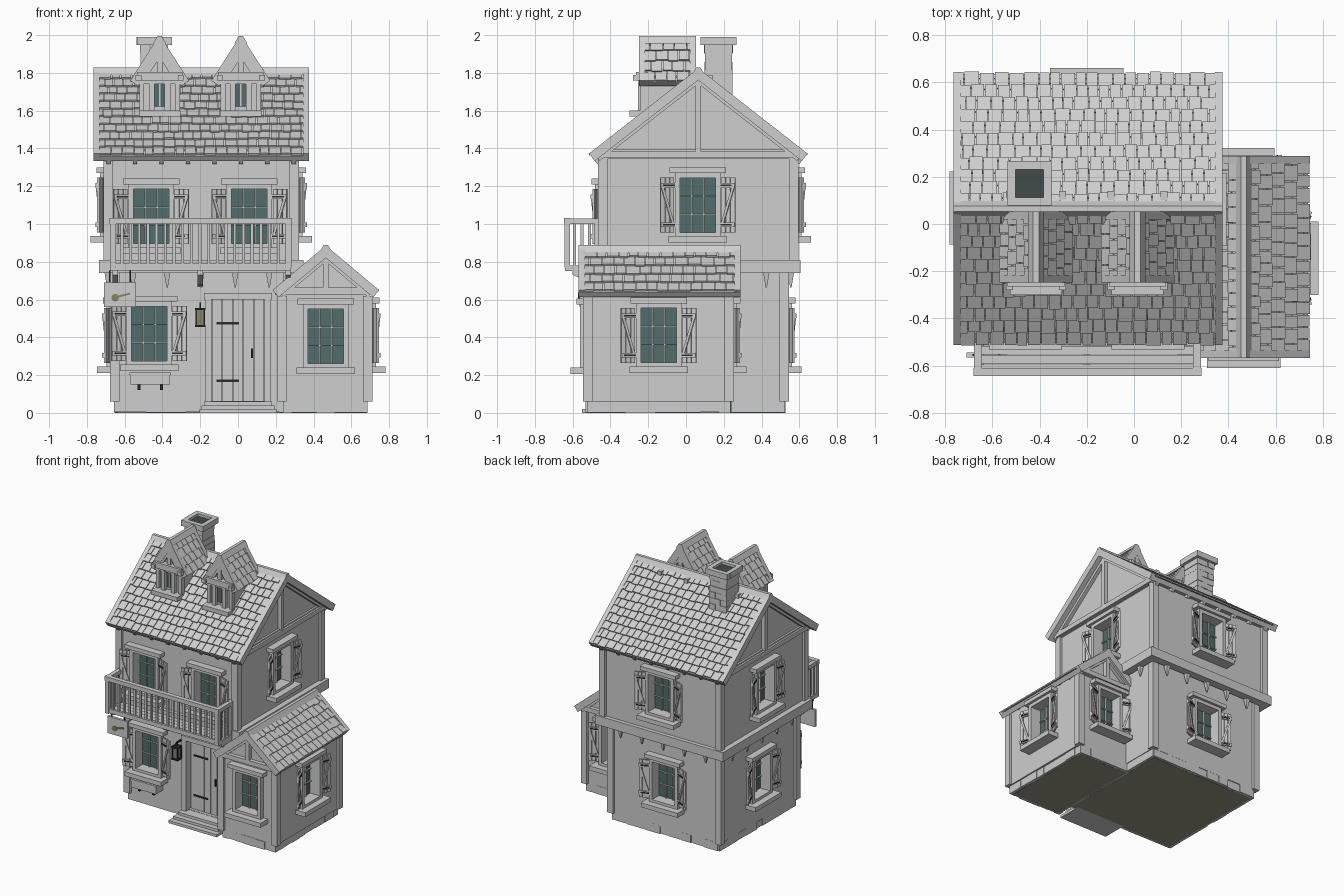
import bpy, bmesh, random
from math import pi, atan2, hypot
from mathutils import Matrix, Vector

random.seed(4)
cube = bpy.data.objects.get("Cube")
if cube:
    bpy.data.objects.remove(cube, do_unlink=True)


def material(name, r, g, b):
    m = bpy.data.materials.new(name)
    m.use_nodes = True
    m.diffuse_color = (r, g, b, 1)
    bsdf = next(n for n in m.node_tree.nodes if n.type == 'BSDF_PRINCIPLED')
    bsdf.inputs["Base Color"].default_value = (r, g, b, 1)
    bsdf.inputs["Roughness"].default_value = 0.8
    return m


GREY = material("pale grey", .62, .62, .62)
GLASS = material("teal glass", .085, .155, .145)
IRON = material("black iron", .025, .025, .025)
LAMP = material("dull yellow", .25, .23, .115)
EARTH = material("olive earth", .3, .3, .22)
FLUE = material("dark flue", .055, .07, .07)

ID = Matrix.Identity(4)
T = lambda x, y, z: Matrix.Translation((x, y, z))
R = lambda a, axis='Z': Matrix.Rotation(a, 4, axis)
parts = {}


def mesh_of(part, mat):
    return parts.setdefault(part, (bmesh.new(), mat))[0]


def box(part, mat, size, centre=(0, 0, 0), M=ID):
    """Box of a given size, added to the named part."""
    bmesh.ops.create_cube(mesh_of(part, mat), size=1,
                          matrix=M @ T(*centre) @ Matrix.Diagonal((*size, 1)))


def span(part, mat, x, y, z):
    """Box given by its ranges."""
    box(part, mat, [b - a for a, b in (x, y, z)], [(a + b) / 2 for a, b in (x, y, z)])


def prism(part, mat, pts, x0, x1, M=ID):
    """A (y, z) outline pushed out along x."""
    bm = mesh_of(part, mat)
    a, b = ([bm.verts.new(M @ Vector((x, y, z))) for y, z in pts] for x in (x0, x1))
    bm.faces.new(a)
    bm.faces.new(b[::-1])
    for i in range(len(pts)):
        j = (i + 1) % len(pts)
        bm.faces.new((a[i], b[i], b[j], a[j]))


def corner_posts(part, mat, cx, cy, hx, hy, z0, z1, t):
    for sx in (-1, 1):
        for sy in (-1, 1):
            box(part, mat, (t, t, z1 - z0), (cx + sx * (hx - t / 2), cy + sy * (hy - t / 2), (z0 + z1) / 2))


def stone_ring(cx, cy, hx, hy):
    """Foundation stones around a block."""
    for ang, half, off in ((0, hx, hy), (pi / 2, hy, hx), (pi, hx, hy), (-pi / 2, hy, hx)):
        M, x = T(cx, cy, 0) @ R(ang), -half
        while x < half - .01:
            w = min(random.uniform(.07, .13), half - x)
            box("foundation_stones", GREY, (w, .045, random.uniform(.056, .064)),
                (x + w / 2, -off + random.uniform(.016, .024), .032), M)
            x += w


def gable_roof(name, M, hl, half, rise, rows, tile, wall):
    """Ridge along local x through the origin; tiled slopes, bargeboards and gable trusses."""
    L = hypot(half, rise)
    for s in (-1, 1):
        up = Vector((0, -s * half, rise)) / L
        along = Vector((-s, 0, 0))
        S = M @ T(0, s * half, -rise) @ Matrix((along, up, along.cross(up))).transposed().to_4x4()
        box(name + "_slab", GREY, (2 * hl - .02, L, .024), (0, L / 2, -.012), S)
        box(name + "_eave_boards", GREY, (2 * hl - .01, .022, .034), (0, .005, -.014), S)
        rh = L / rows
        for r in range(rows):
            x, end = -hl + .03, hl - .03
            step = tile * (.5 if r % 2 else 1)
            while x < end - .005:
                w = min(step * random.uniform(.8, 1.2), end - x)
                box(name + "_tiles", GREY, (w - .004, rh * 1.2, .01), (0, 0, 0),
                    S @ T(x + w / 2, rh * (r + random.uniform(.46, .6)), .008) @ R(-.14, 'X'))
                x, step = x + w, tile
        for e in (-1, 1):
            box(name + "_bargeboards", GREY, (.032, L + .01, .05), (e * (hl - .016), L / 2, -.007), S)
            box(name + "_gable_rafters", GREY, (.03, L - .03, .03), (e * (wall + .012), L / 2, -.032), S)
    prism(name + "_ridge", GREY, [(-.034, -.012), (-.012, .026), (.012, .026), (.034, -.012)], -hl, hl, M)
    prism(name + "_gable", GREY, [(-half + .03, -rise), (half - .03, -rise), (0, -.025)], -wall, wall, M)
    for e in (-1, 1):
        box(name + "_tie_beam", GREY, (.035, 2 * half - .03, .035), (e * (wall + .012), 0, -rise + .005), M)
        box(name + "_king_post", GREY, (.03, .03, rise - .03), (e * (wall + .014), 0, -rise / 2 - .01), M)


def shutter(M, s, h):
    w = .08
    for k in range(3):
        box("shutters", GREY, (w / 3 - .003, .012, h), (s * w * (k + .5) / 3, 0, 0), M)
    for z in (-.36 * h, .36 * h):
        box("shutter_rails", GREY, (w, .01, .025), (s * w / 2, -.01, z), M)
        box("shutter_hinges", IRON, (w * .8, .005, .009), (s * w * .4, -.016, z), M)
    brace = T(s * w / 2, -.01, 0) @ R(s * atan2(w * .8, .7 * h), 'Y')
    box("shutter_rails", GREY, (.014, .009, .7 * h), (0, 0, 0), M @ brace)


def window(x, y, z, ang=0, shutters=True, w=.19, h=.29):
    """Recessed window; its origin is the middle of the opening on the wall face."""
    M = T(x, y, z) @ R(ang)
    box("cutters", GREY, (w, .12, h), (0, 0, 0), M)
    box("window_glass", GLASS, (w, .008, h), (0, .054, 0), M)
    for s in (-1, 1):
        box("window_frames", GREY, (.026, .04, h + .05), (s * (w / 2 + .012), -.016, 0), M)
        box("window_frames", GREY, (w, .04, .026), (0, -.016, s * (h / 2 + .012)), M)
        box("window_bars", GREY, (.008, .014, h), (s * w / 6, .045, 0), M)
        box("window_bars", GREY, (w, .012, .006), (0, .045, s * h / 6), M)
        if shutters:
            shutter(M @ T(s * (w / 2 + .03), -.018, 0) @ R(-s * .35), s, h)
    box("window_sills", GREY, (.31, .086, .034), (0, -.043, -h / 2 - .036), M)
    box("window_lintels", GREY, (.3, .055, .03), (0, -.027, h / 2 + .04), M)


CX, CY = -.195, .065
# Ground storey, upper storey, side wing
for name, x, y, hx, hy, z0, z1 in (("lower_walls", CX, CY, .465, .46, .06, .78),
                                   ("upper_walls", CX, CY, .5, .51, .76, 1.4),
                                   ("wing_walls", .46, -.145, .235, .38, .06, .65)):
    box(name, GREY, (2 * hx, 2 * hy, z1 - z0), (x, y, (z0 + z1) / 2))
    corner_posts("corner_posts", GREY, x, y, hx + .017, hy + .02, z0, z1 - .03, .05)
for x, y, hx, hy in ((CX, CY, .455, .455), (.46, -.145, .22, .38)):
    box("earth_base", EARTH, (2 * hx - .03, 2 * hy - .03, .05), (x, y, .025))
    stone_ring(x, y, hx, hy)

# Floor band with pointed corbels, and eaves beam
for s in (-1, 1):
    for part, hx, hy, z, h in (("floor_band", .542, .54, .775, .07), ("eaves_beam", .515, .53, 1.37, .05)):
        box(part, GREY, (2 * hx, .06, h), (CX, CY + s * (hy - .03), z))
        box(part, GREY, (.06, 2 * hy - .12, h), (CX + s * (hx - .03), CY, z))
for ang, off in ((0, .49), (pi / 2, .495), (pi, .49), (-pi / 2, .495)):
    for k in range(5):
        M = T(CX, CY, .705) @ R(ang) @ T(-.36 + .18 * k, -off, 0) @ R(pi / 4)
        bmesh.ops.create_cone(mesh_of("corbels", GREY), cap_ends=True, segments=4, radius1=.005,
                              radius2=.024, depth=.08, matrix=M)

# Roofs and rafter tails
gable_roof("main_roof", T(CX, CY, 1.802), .57, .563, .44, 11, .055, .5)
gable_roof("wing_roof", T(.465, -.14, .862) @ R(pi / 2), .428, .266, .222, 5, .06, .385)
for k in range(8):
    for s in (-1, 1):
        box("rafter_tails", GREY, (.022, .1, .03), (0, 0, 0),
            T(CX - .49 + .14 * k, CY + s * .505, 1.36) @ R(-s * .65, 'X'))
        box("rafter_tails", GREY, (.06, .02, .022), (.46 + s * .235, -.52 + .11 * k, .635))

# Dormers
for x in (-.415, .015):
    gable_roof("dormer_roof", T(x, -.098, 1.968) @ R(pi / 2), .15, .138, .215, 4, .06, .12)
    span("dormer_walls", GREY, (x - .1, x + .1), (-.225, .1), (1.57, 1.76))
    span("dormer_sills", GREY, (x - .11, x + .11), (-.3, -.2), (1.57, 1.602))
    span("dormer_lintels", GREY, (x - .12, x + .12), (-.265, -.2), (1.76, 1.805))
    span("dormer_glass", GLASS, (x - .027, x + .027), (-.229, -.2), (1.62, 1.75))
    span("dormer_bars", GREY, (x - .004, x + .004), (-.236, -.2), (1.62, 1.75))
    for s in (-1, 1):
        box("dormer_frames", GREY, (.03, .04, .16), (x + s * .042, -.235, 1.68))
        box("dormer_frames", GREY, (.025, .035, .18), (x + s * .095, -.227, 1.67))
        box("dormer_plates", GREY, (.03, .42, .03), (x + s * .112, -.07, 1.775))

# Chimney
CHX, CHY = -.443, .172
for k in range(7):
    for s in (-1, 1):
        off = .02 if k % 2 else -.02
        w = .075 - s * off
        grow = random.uniform(-.008, .008)
        box("chimney_stones", GREY, (w - .003, .145 + grow, .043),
            (CHX + s * (.074 + grow / 2) - s * w / 2, CHY, 1.655 + .045 * k))
for s in (-1, 1):
    box("chimney_cap", GREY, (.185, .035, .043), (CHX, CHY + s * .077, 1.968))
    box("chimney_cap", GREY, (.035, .12, .043), (CHX + s * .077, CHY, 1.968))
box("chimney_flue", FLUE, (.13, .13, .01), (CHX, CHY, 1.965))

# Windows on every side
for x in (-.46, .06):
    window(x, -.445, 1.04)
window(-.47, -.395, .42)
window(.465, -.525, .405, shutters=False)
window(.695, -.145, .41, pi / 2)
window(.305, .062, 1.1, pi / 2)
window(.44, .235, .41, pi, w=.17)
for inset, z in ((0, 1.1), (.035, .41)):
    window(-.2, .575 - inset * 1.43, z, pi)
    window(-.695 + inset, .068, z, -pi / 2)

# Balcony
for k in range(5):
    box("balcony_floor", GREY, (.91, .038, .022), (-.198, -.615 + .04 * k, .766))
span("balcony_rail", GREY, (-.68, .285), (-.645, -.61), (1., 1.032))
span("balcony_rail", GREY, (-.66, .265), (-.638, -.618), (.775, .79))
for x in (-.662, .267):
    span("balcony_rail", GREY, (x - .016, x + .016), (-.62, -.45), (1., 1.03))
    span("balcony_rail", GREY, (x - .014, x + .014), (-.64, -.45), (.75, .78))
    for y in (-.628, -.47):
        box("balcony_posts", GREY, (.03, .03, .24), (x, y, .89))
    for k in range(3):
        box("balusters", GREY, (.015, .015, .23), (x, -.59 + .04 * k, .89))
for k in range(19):
    box("balusters", GREY, (.015, .015, .23), (-.615 + .046 * k, -.628, .89))
for x in (-.65, -.2, .265):
    prism("balcony_brackets", GREY, [(-.395, .755), (-.6, .755), (-.6, .73), (-.48, .68), (-.395, .67)],
          x - .014, x + .014)

# Door set into the wall, and steps
span("cutters", GREY, (-.142, .142), (-.5, -.345), (.062, .6))
for k in range(5):
    box("door_planks", GREY, (.053, .02, .54), (-.112 + .056 * k, -.36, .33))
for s in (-1, 1):
    box("door_frame", GREY, (.036, .05, .56), (s * .158, -.405, .34))
box("door_frame", GREY, (.36, .055, .035), (0, -.405, .617))
for z in (.17, .475):
    box("door_hinges", IRON, (.12, .006, .012), (-.055, -.373, z))
box("door_handle", IRON, (.01, .02, .05), (.075, -.377, .315))
for k in range(3):
    span("steps", GREY, (-.205 + .012 * k, .205 - .012 * k), (-.55 + .04 * k, -.36), (.02 * k, .02 * k + .02))

# Flower box
span("flower_box", GREY, (-.57, -.36), (-.48, -.395), (.15, .205))
span("flower_box_rim", GREY, (-.575, -.355), (-.485, -.395), (.2, .215))
for x in (-.525, -.405):
    span("flower_box_brackets", IRON, (x - .008, x + .008), (-.45, -.395), (.12, .15))

# Lantern
LX, LY = -.2, -.455
box("lantern_glass", LAMP, (.038, .038, .085), (LX, LY, .505))
for z in (.46, .55):
    box("lantern_frame", IRON, (.055, .055, .012), (LX, LY, z))
corner_posts("lantern_frame", IRON, LX, LY, .025, .025, .46, .55, .008)
span("lantern_frame", IRON, (LX - .005, LX + .005), (LY, -.39), (.575, .585))
span("lantern_frame", IRON, (LX - .005, LX + .005), (LY - .005, LY + .005), (.55, .58))

# Hanging sign with a plain emblem
span("sign_board", GREY, (-.71, -.54), (-.565, -.545), (.56, .69))
for x in (-.68, -.57):
    box("sign_hangers", IRON, (.008, .008, .07), (x, -.555, .72))
bmesh.ops.create_cone(mesh_of("sign_emblem", LAMP), cap_ends=True, segments=12, radius1=.02, radius2=.02,
                      depth=.008, matrix=T(-.65, -.568, .61) @ R(pi / 2, 'X'))
box("sign_emblem", LAMP, (.08, .008, .01), (0, 0, 0), T(-.61, -.568, .622) @ R(-.25, 'Y'))

# Turn the collected parts into objects
objects = {}
for name, (bm, mat) in parts.items():
    bmesh.ops.recalc_face_normals(bm, faces=bm.faces)
    me = bpy.data.meshes.new(name)
    bm.to_mesh(me)
    bm.free()
    me.materials.append(mat)
    objects[name] = bpy.data.objects.new(name, me)
    bpy.context.scene.collection.objects.link(objects[name])

# Cut the openings into the walls, then drop the cutters
walls = [objects[n] for n in ("lower_walls", "upper_walls", "wing_walls")]
for wall in walls:
    cut = wall.modifiers.new("openings", 'BOOLEAN')
    cut.operation, cut.solver, cut.object = 'DIFFERENCE', 'EXACT', objects["cutters"]
graph = bpy.context.evaluated_depsgraph_get()
cut_meshes = [bpy.data.meshes.new_from_object(w.evaluated_get(graph)) for w in walls]
for wall, me in zip(walls, cut_meshes):
    wall.modifiers.clear()
    wall.data = me
bpy.data.objects.remove(objects["cutters"], do_unlink=True)
